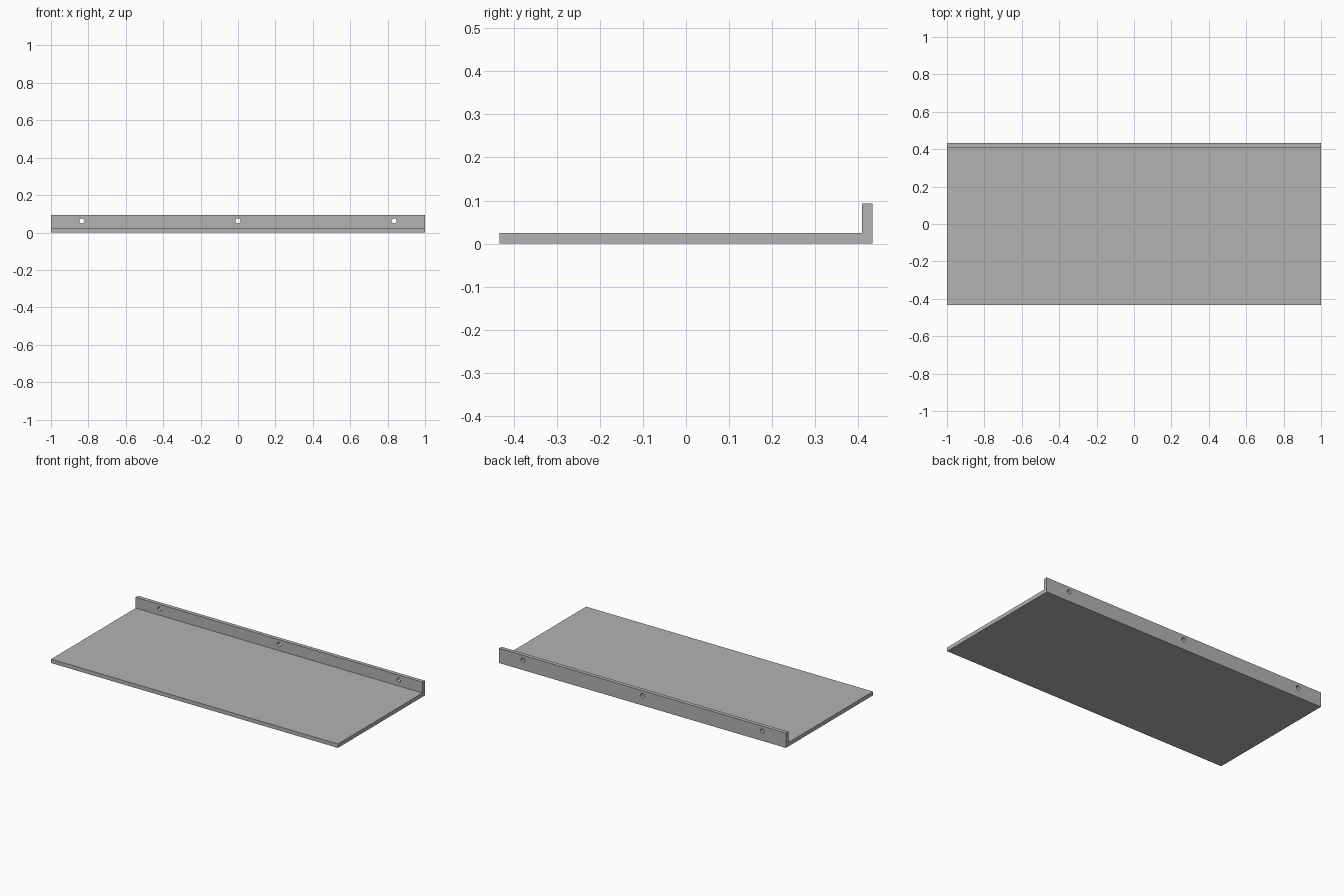
import bpy
import bmesh
import math

cube = bpy.data.objects.get("Cube")
if cube:
    bpy.data.objects.remove(cube, do_unlink=True)

HALF_LENGTH, HALF_DEPTH = 1.0, 0.433
THICKNESS, HEIGHT = 0.0245, 0.093
HOLE_X, HOLE_Z, HOLE_RADIUS = 0.835, 0.062, 0.0135

metal = bpy.data.materials.new("grey metal")
metal.use_nodes = True
GREY = (0.45, 0.45, 0.45, 1)
metal.diffuse_color = GREY
metal.node_tree.nodes["Principled BSDF"].inputs["Base Color"].default_value = GREY


def add_object(name, bm):
    mesh = bpy.data.meshes.new(name)
    bmesh.ops.recalc_face_normals(bm, faces=bm.faces)
    bm.to_mesh(mesh)
    bm.free()
    mesh.materials.append(metal)
    obj = bpy.data.objects.new(name, mesh)
    bpy.context.collection.objects.link(obj)
    return obj


# Shelf with upright back flange: L profile extruded along x
inner = HALF_DEPTH - THICKNESS
profile = [(-HALF_DEPTH, 0), (HALF_DEPTH, 0), (HALF_DEPTH, HEIGHT),
           (inner, HEIGHT), (inner, THICKNESS), (-HALF_DEPTH, THICKNESS)]
bm = bmesh.new()
end = bm.faces.new([bm.verts.new((-HALF_LENGTH, y, z)) for y, z in profile])
extruded = bmesh.ops.extrude_face_region(bm, geom=[end])["geom"]
bmesh.ops.translate(bm, vec=(2 * HALF_LENGTH, 0, 0),
                    verts=[g for g in extruded if isinstance(g, bmesh.types.BMVert)])
shelf = add_object("shelf", bm)

# Screw holes through the flange
for label, x in (("right", -HOLE_X), ("middle", 0), ("left", HOLE_X)):
    bm = bmesh.new()
    bmesh.ops.create_cone(bm, cap_ends=True, segments=24, radius1=HOLE_RADIUS,
                          radius2=HOLE_RADIUS, depth=4 * THICKNESS)
    cutter = add_object(label + "_hole_cutter", bm)
    cutter.rotation_euler.x = math.pi / 2
    cutter.location = (x, HALF_DEPTH - THICKNESS / 2, HOLE_Z)
    cutter.hide_render = True
    cutter.hide_set(True)
    cut = shelf.modifiers.new(label + "_hole", "BOOLEAN")
    cut.operation = "DIFFERENCE"
    cut.solver = "EXACT"
    cut.object = cutter

# Smooth hole walls, crisp edges elsewhere
bpy.ops.object.select_all(action="DESELECT")
bpy.context.view_layer.objects.active = shelf
shelf.select_set(True)
for modifier in list(shelf.modifiers):
    bpy.ops.object.modifier_apply(modifier=modifier.name)
for obj in list(bpy.data.objects):
    if obj.name.endswith("_hole_cutter"):
        bpy.data.objects.remove(obj, do_unlink=True)
bpy.ops.object.shade_smooth_by_angle(angle=math.radians(30))
